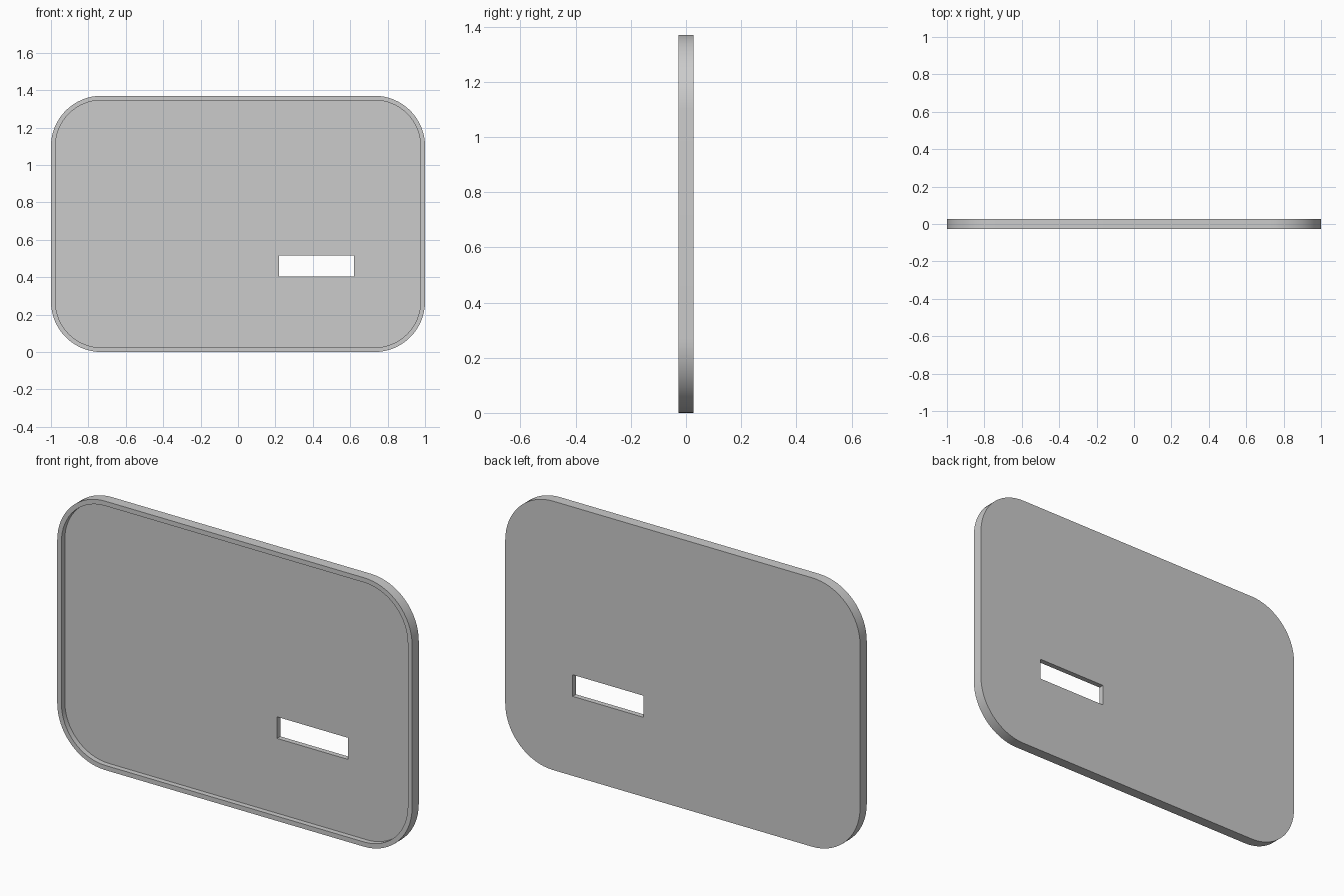
import bpy, bmesh
from math import sin, cos, pi

if "Cube" in bpy.data.objects:
    bpy.data.objects.remove(bpy.data.objects["Cube"])

WIDTH, HEIGHT, DEPTH = 2.0, 1.37, 0.054
RIM, RADIUS = 0.024, 0.27
STEPS = 16

grey = bpy.data.materials.new("plain_grey")
grey.use_nodes = True
color = (0.6, 0.6, 0.6, 1)
grey.diffuse_color = color
grey.node_tree.nodes["Principled BSDF"].inputs["Base Color"].default_value = color


def rounded_slab(name, center, size, radius, y_front, y_back):
    """Rounded rectangle in the x-z plane, extruded along y."""
    bm = bmesh.new()
    verts = []
    steps = STEPS if radius else 0
    for i, (sx, sz) in enumerate([(1, 1), (-1, 1), (-1, -1), (1, -1)]):
        cx = center[0] + sx * (size[0] / 2 - radius)
        cz = center[1] + sz * (size[1] / 2 - radius)
        for k in range(steps + 1):
            a = (i + k / max(steps, 1)) * pi / 2
            verts.append(bm.verts.new((cx + radius * cos(a), y_front, cz + radius * sin(a))))
    face = bm.faces.new(verts)
    side = bmesh.ops.extrude_face_region(bm, geom=[face])["geom"]
    moved = [v for v in side if isinstance(v, bmesh.types.BMVert)]
    bmesh.ops.translate(bm, verts=moved, vec=(0, y_back - y_front, 0))
    bmesh.ops.recalc_face_normals(bm, faces=bm.faces)
    mesh = bpy.data.meshes.new(name)
    bm.to_mesh(mesh)
    bm.free()
    mesh.materials.append(grey)
    obj = bpy.data.objects.new(name, mesh)
    bpy.context.collection.objects.link(obj)
    return obj


# Solid plate
middle = (0, HEIGHT / 2)
plate = rounded_slab("rimmed_plate", middle, (WIDTH, HEIGHT), RADIUS, -DEPTH / 2, DEPTH / 2)

# Shallow front recess that leaves the rim, and the slot through the panel
recess = rounded_slab("recess_cutter", middle, (WIDTH - 2 * RIM, HEIGHT - 2 * RIM),
                      RADIUS - RIM, -DEPTH, 0)
slot = rounded_slab("slot_cutter", (0.42, 0.46), (0.4, 0.11), 0, -DEPTH, DEPTH)

bpy.context.view_layer.objects.active = plate
plate.select_set(True)
for cutter in (recess, slot):
    cut = plate.modifiers.new(cutter.name, 'BOOLEAN')
    cut.operation = 'DIFFERENCE'
    cut.solver = 'EXACT'
    cut.object = cutter
    cutter.hide_render = True
    bpy.ops.object.modifier_apply(modifier=cut.name)
    bpy.data.objects.remove(cutter)

# Smooth round corners, sharp rim edges
bpy.ops.object.shade_smooth_by_angle(angle=pi / 6)
